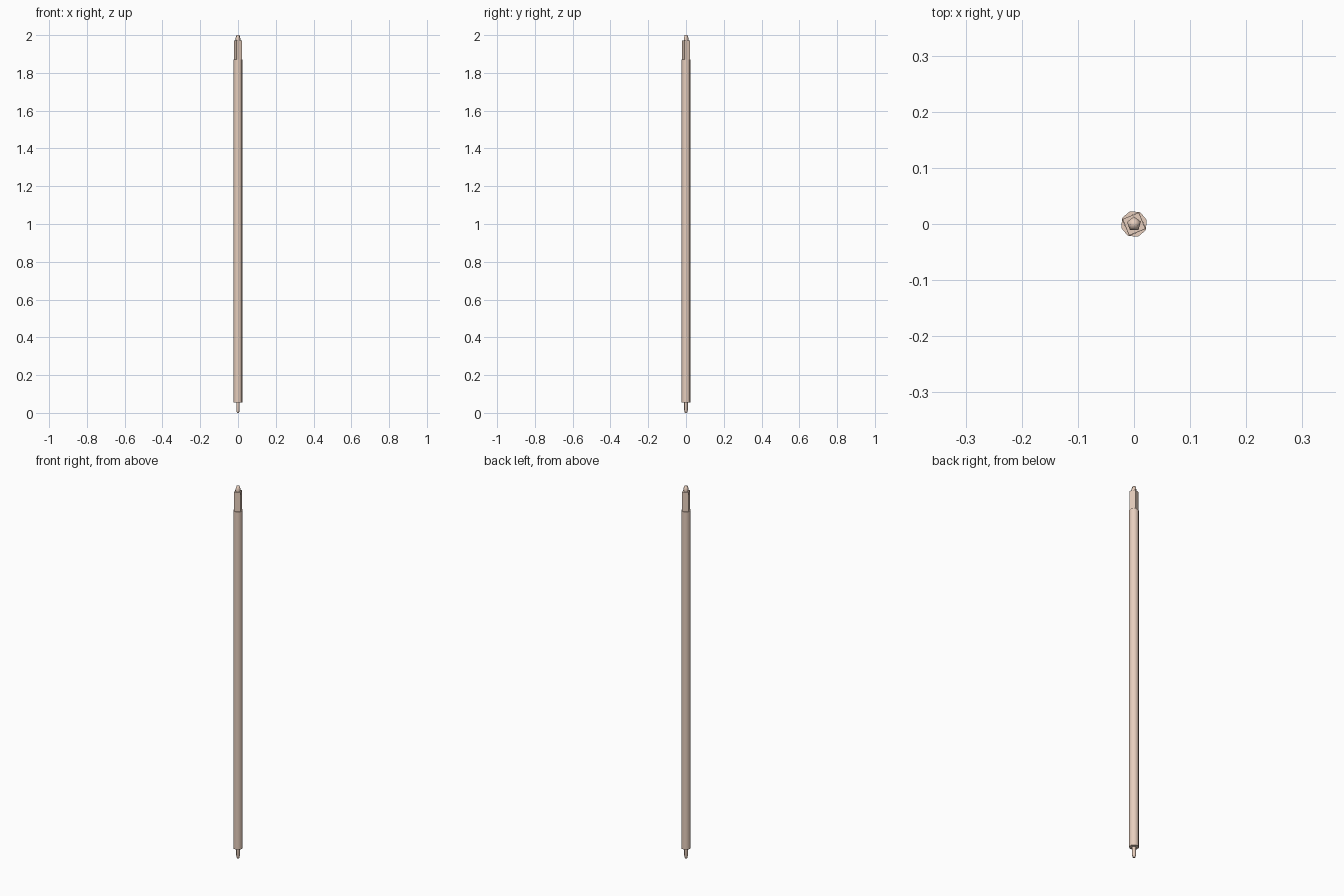
import bpy, bmesh, math

if "Cube" in bpy.data.objects:
    bpy.data.objects.remove(bpy.data.objects["Cube"])

wood = bpy.data.materials.new("pale_wood")
wood.diffuse_color = (0.80, 0.62, 0.51, 1)
wood.use_nodes = True
wood.node_tree.nodes["Principled BSDF"].inputs["Base Color"].default_value = wood.diffuse_color


def turned(name, rings, sides, turn=0.0, smooth=None):
    """Closed solid from (radius, z) rings with a given number of sides."""
    bm = bmesh.new()
    turn = math.radians(turn)
    loops = []
    for r, z in rings:
        loops.append([bm.verts.new((r * math.cos(turn + 2 * math.pi * i / sides),
                                    r * math.sin(turn + 2 * math.pi * i / sides), z))
                      for i in range(sides)])
    for a, b in zip(loops, loops[1:]):
        for i in range(sides):
            j = (i + 1) % sides
            bm.faces.new((a[i], a[j], b[j], b[i]))
    bm.faces.new(loops[0][::-1])
    bm.faces.new(loops[-1])
    me = bpy.data.meshes.new(name)
    bm.to_mesh(me)
    bm.free()
    ob = bpy.data.objects.new(name, me)
    bpy.context.collection.objects.link(ob)
    me.materials.append(wood)
    if smooth:
        bpy.ops.object.select_all(action='DESELECT')
        ob.select_set(True)
        bpy.context.view_layer.objects.active = ob
        bpy.ops.object.shade_smooth_by_angle(angle=math.radians(smooth))
    return ob


# long pole with few sides
turned("shaft", [(0.0238, 0.055), (0.0238, 1.87)], 8, 18, smooth=60)
# squared block near the top
turned("square_head", [(0.0228, 1.87), (0.0222, 1.972)], 4, 67)
# small five-sided peg with a chamfered end on top
turned("top_peg", [(0.0130, 1.965), (0.0130, 1.985), (0.008, 2.0)], 5, 20, smooth=80)
# narrow pin with a tapered end at the foot
turned("foot_pin", [(0.006, 0.0), (0.0095, 0.014), (0.0095, 0.06)], 6, 18, smooth=70)
